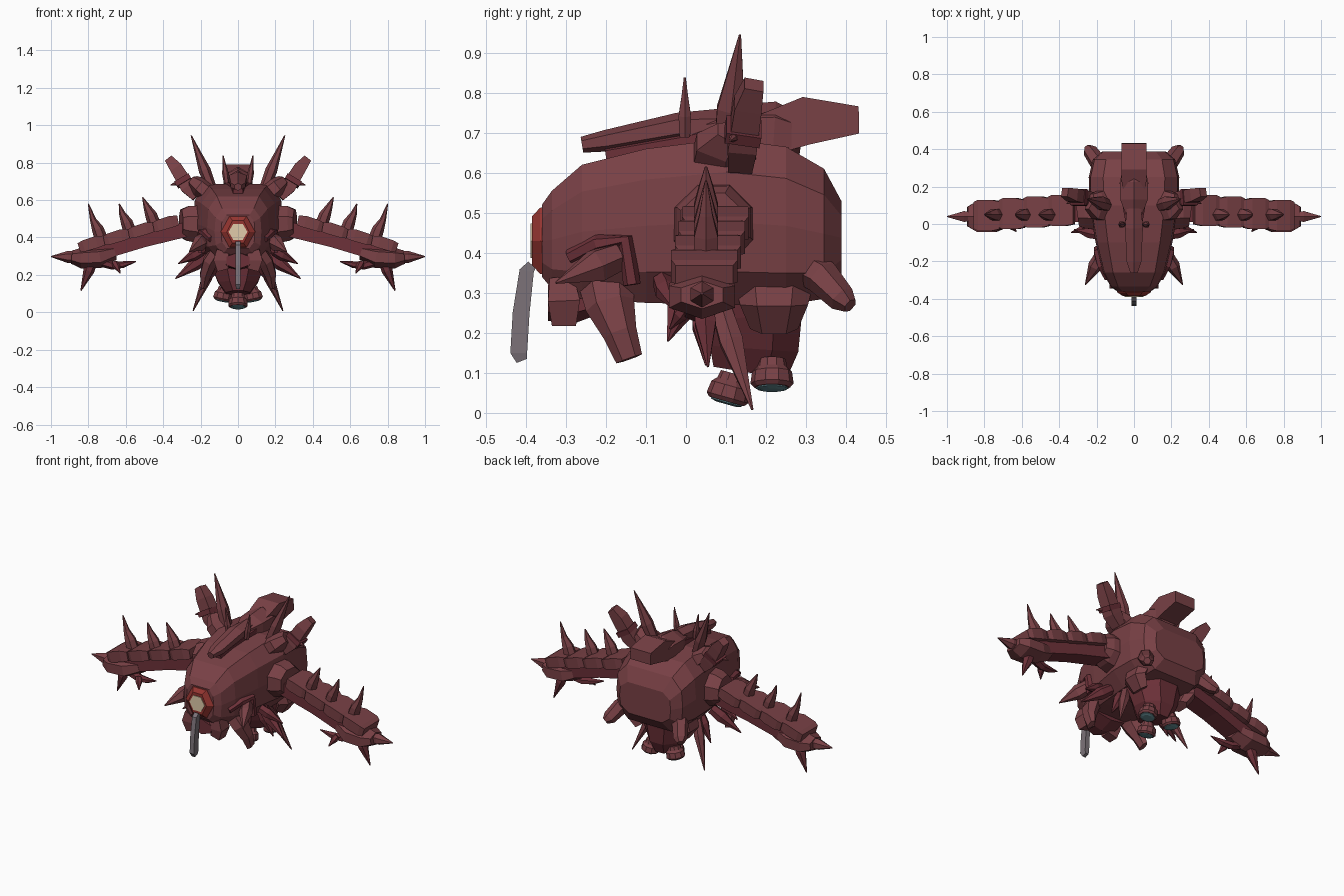
import bpy, bmesh, math
from mathutils import Vector


def material(name, rgb):
    m = bpy.data.materials.new(name)
    m.diffuse_color = (*rgb, 1)
    return m


HIDE = material("maroon_hide", (0.19, 0.052, 0.06))
DARK = material("dark_red", (0.15, 0.03, 0.04))
GLOW = material("red_rim", (0.3, 0.035, 0.03))
CORE = material("pale_core", (0.75, 0.6, 0.4))
GREY = material("grey_blade", (0.2, 0.17, 0.19))
LENS = material("lens_blue", (0.12, 0.25, 0.28))


def skin(name, rings, mat, mirror=False):
    """Joins equal-length rings of points into a closed solid."""
    bm = bmesh.new()
    rows = [[bm.verts.new(p) for p in r] for r in rings]
    n = len(rows[0])
    for a, b in zip(rows, rows[1:]):
        for i in range(n):
            bm.faces.new((a[i], a[(i + 1) % n], b[(i + 1) % n], b[i]))
    bm.faces.new(rows[0])
    bm.faces.new(rows[-1])
    bmesh.ops.recalc_face_normals(bm, faces=bm.faces)
    me = bpy.data.meshes.new(name)
    bm.to_mesh(me)
    bm.free()
    me.materials.append(mat)
    ob = bpy.data.objects.new(name, me)
    bpy.context.collection.objects.link(ob)
    if mirror:
        ob.modifiers.new("mirror", 'MIRROR').use_mirror_merge = False
    return ob


def limb(name, pts, n=6, side=(1, 0, 0), mat=HIDE, mirror=True):
    """Sweeps an n-gon along (x, y, z, half width along side, half depth)."""
    P = [Vector(p[:3]) for p in pts]
    k = 1.4142 if n == 4 else 1
    rings = []
    for i, p in enumerate(pts):
        d = (P[min(i + 1, len(P) - 1)] - P[max(i - 1, 0)]).normalized()
        u = Vector(side)
        u = (u - d * u.dot(d)).normalized()
        v = d.cross(u)
        ring = []
        for j in range(n):
            t = 2 * math.pi * (j + 0.5) / n
            ring.append(P[i] + u * (math.cos(t) * p[3] * k) + v * (math.sin(t) * p[4] * k))
        rings.append(ring)
    return skin(name, rings, mat, mirror)


def spike(name, base, tip, r, depth=None, side=(0, 1, 0), mat=HIDE):
    """Thorn that swells a little before it narrows to a point."""
    b, t = Vector(base), Vector(tip)
    q = depth or r
    m = b.lerp(t, 0.35)
    return limb(name, [(*b, r * .85, q * .85), (*m, r, q), (*b.lerp(t, .7), r * .5, q * .5),
                       (*t, .003, .003)], 6, side, mat)


# Body: boxy faceted sections along y (y, half width, bottom, top)
body = []
for y, w, zb, zt in [(-.36, .09, .34, .52), (-.335, .125, .31, .555), (-.26, .165, .285, .62),
                     (-.1, .205, .275, .66), (.1, .24, .27, .685), (.25, .242, .27, .665),
                     (.345, .22, .285, .61), (.388, .17, .345, .53)]:
    h = zt - zb
    half = [(w * .68, zt), (w * .96, zt - h * .2), (w, zb + h * .5),
            (w * .96, zb + h * .2), (w * .65, zb)]
    body.append([(x, y, z) for x, z in half] + [(-x, y, z) for x, z in half[::-1]])
skin("body", body, HIDE)

# Muzzle: hexagonal rim with a pale core and a hanging blade
limb("muzzle_rim", [(0, -.34, .43, .1, .1), (0, -.365, .43, .095, .09), (0, -.385, .43, .07, .06)],
     6, (0, 0, 1), GLOW, False)
limb("muzzle_core", [(0, -.37, .43, .05, .05), (0, -.389, .43, .05, .05)], 6, (0, 0, 1), CORE, False)
limb("blade", [(0, -.385, .37, .013, .012), (0, -.398, .355, .014, .018), (0, -.412, .25, .014, .021),
               (0, -.418, .15, .014, .021), (0, -.41, .13, .01, .014)], 4, (1, 0, 0), GREY, False)

# Lower jaw and mandibles
limb("jaw", [(0, -.345, .275, .07, .045), (0, -.28, .275, .105, .05), (0, -.2, .29, .11, .035)],
     6, (1, 0, 0), DARK, False)
limb("jaw_plate", [(.08, -.31, .33, .035, .03), (.095, -.305, .28, .036, .04), (.08, -.305, .225, .03, .03)], 4)
limb("mandible", [(.11, -.2, .33, .04, .07), (.15, -.19, .27, .042, .062), (.175, -.165, .2, .033, .043),
                  (.185, -.142, .135, .015, .034)], 6)
limb("cheek_ridge", [(.14, -.29, .39, .02, .02), (.17, -.22, .425, .028, .022), (.19, -.15, .43, .028, .022),
                     (.195, -.135, .32, .022, .022)], 6, (1, 0, 0), DARK)
spike("cheek_thorn", (.18, -.17, .39), (.26, -.325, .325), .045, .038, (0, 0, 1))
spike("flank_thorn", (.17, .0, .3), (.335, -.045, .18), .036, mat=DARK)
spike("flank_thorn_upper", (.19, -.06, .33), (.32, -.03, .26), .03, mat=DARK)

# Crest along the back
limb("crest_prow", [(0, -.26, .67, .022, .02), (0, -.2, .68, .045, .027), (0, -.02, .715, .055, .035),
                    (0, .08, .71, .045, .05)], 6, (1, 0, 0), HIDE, False)
limb("crest_base", [(0, -.2, .64, .03, .03), (0, .0, .67, .05, .04), (0, .1, .69, .07, .05)],
     6, (1, 0, 0), DARK, False)
limb("crest_saddle", [(0, .05, .7, .05, .04), (0, .13, .7, .085, .07), (0, .22, .7, .088, .078),
                      (0, .29, .69, .07, .05)], 6, (1, 0, 0), HIDE, False)
limb("tail_fin", [(0, .18, .69, .055, .05), (0, .23, .705, .065, .055), (0, .3, .73, .068, .06),
                  (0, .432, .732, .068, .034)], 4, (1, 0, 0), HIDE, False)
spike("crest_thorn", (.06, -.003, .69), (.08, -.003, .838), .018)

# Shoulder horns
limb("horn_root", [(.14, .1, .62, .1, .06), (.2, .1, .67, .085, .055), (.24, .12, .7, .05, .035)], 6, (0, 1, 0))
spike("tall_thorn", (.14, .1, .66), (.25, .135, .945), .04, .032)
limb("block_horn", [(.22, .135, .62, .03, .03), (.27, .14, .67, .036, .038), (.33, .155, .77, .034, .034),
                    (.37, .17, .82, .024, .022)], 4, (0, 1, 0))
spike("horn_barb", (.29, .13, .7), (.36, .11, .68), .018)
limb("horn_strap", [(.285, .14, .69, .044, .044), (.3, .145, .715, .044, .044)], 4, (0, 1, 0), DARK)

# Shoulder joints and arms
limb("shoulder", [(.2, .07, .47, .11, .11), (.27, .07, .475, .1, .1), (.305, .065, .475, .085, .08)], 8, (0, 1, 0))
limb("arm_beam", [(.27, .07, .445, .058, .04), (.5, .06, .385, .055, .036), (.7, .047, .325, .055, .036),
                  (.84, .04, .29, .055, .03)], 4, (0, 1, 0), DARK)
for i in range(4):
    x = .32 + i * .132
    z = .492 - i * .036
    y = .073 - i * .009
    limb("arm_plate_%d" % (i + 1), [(x, y, z, .074, .026), (x + .04, y, z - .008, .083, .032),
         (x + .11, y, z - .03, .083, .03), (x + .134, y, z - .038, .072, .024)], 4, (0, 1, 0))
for i, (x, z, tx, tz) in enumerate([(.45, .48, .51, .615), (.58, .44, .635, .58), (.735, .405, .8, .58)]):
    limb("arm_thorn_%d" % (i + 1), [(x - .01, .05, z - .03, .036, .036), (x + .015, .05, z + .04, .034, .032),
         (x + .04, .05, z + .09, .019, .017), (tx, .05, tz, .003, .003)], 6, (0, 1, 0))

# Hands: wrist block, point and claws
limb("hand", [(.66, .045, .32, .06, .04), (.74, .04, .295, .095, .058), (.84, .04, .29, .095, .055),
              (.89, .04, .295, .06, .035)], 6, (0, 1, 0))
spike("hand_point", (.86, .04, .295), (1.0, .04, .298), .033)
spike("hand_claw", (.775, .045, .28), (.84, .055, .115), .03, mat=DARK)
limb("hand_hook", [(.74, .03, .27, .03, .025), (.67, .02, .25, .026, .022), (.615, .01, .255, .02, .018),
                   (.545, .0, .272, .003, .003)], 6, (0, 1, 0), DARK)
spike("hand_barb", (.66, .0, .265), (.63, -.04, .21), .02, mat=DARK)

# Rear pegs
limb("rear_peg", [(.16, .29, .37, .045, .045), (.2, .34, .34, .045, .045), (.235, .39, .285, .04, .035),
                  (.25, .41, .268, .02, .02)], 6)

# Undercarriage
limb("belly_keel", [(0, .16, .31, .17, .16), (0, .17, .24, .15, .13), (0, .17, .16, .115, .12),
                    (0, .16, .1, .07, .1)], 8, (1, 0, 0), DARK, False)
limb("belly_rib", [(.15, .22, .33, .05, .1), (.175, .22, .27, .042, .085), (.14, .22, .21, .03, .06)], 6)
spike("belly_thorn", (.13, .085, .27), (.24, .166, .008), .033, .028)
spike("belly_barb", (.12, .04, .27), (.2, .05, .12), .032, mat=DARK)


# Thrusters: flared cups with lenses
def thruster(name, p, d, mirror):
    p, d = Vector(p), Vector(d).normalized()
    prof = [(-.05, .034), (-.03, .038), (-.018, .05), (.012, .054), (.022, .045)]
    limb(name, [(*(p + d * t), r, r) for t, r in prof], 10, (1, 0, 0), HIDE, mirror)
    limb(name + "_lens", [(*(p + d * t), r, r) for t, r in [(.0, .04), (.025, .04), (.029, .025)]],
         10, (1, 0, 0), LENS, mirror)


thruster("front_thruster", (0, .107, .05), (0, -.28, -1), False)
thruster("rear_thruster", (.08, .215, .085), (.2, .0, -1), True)
